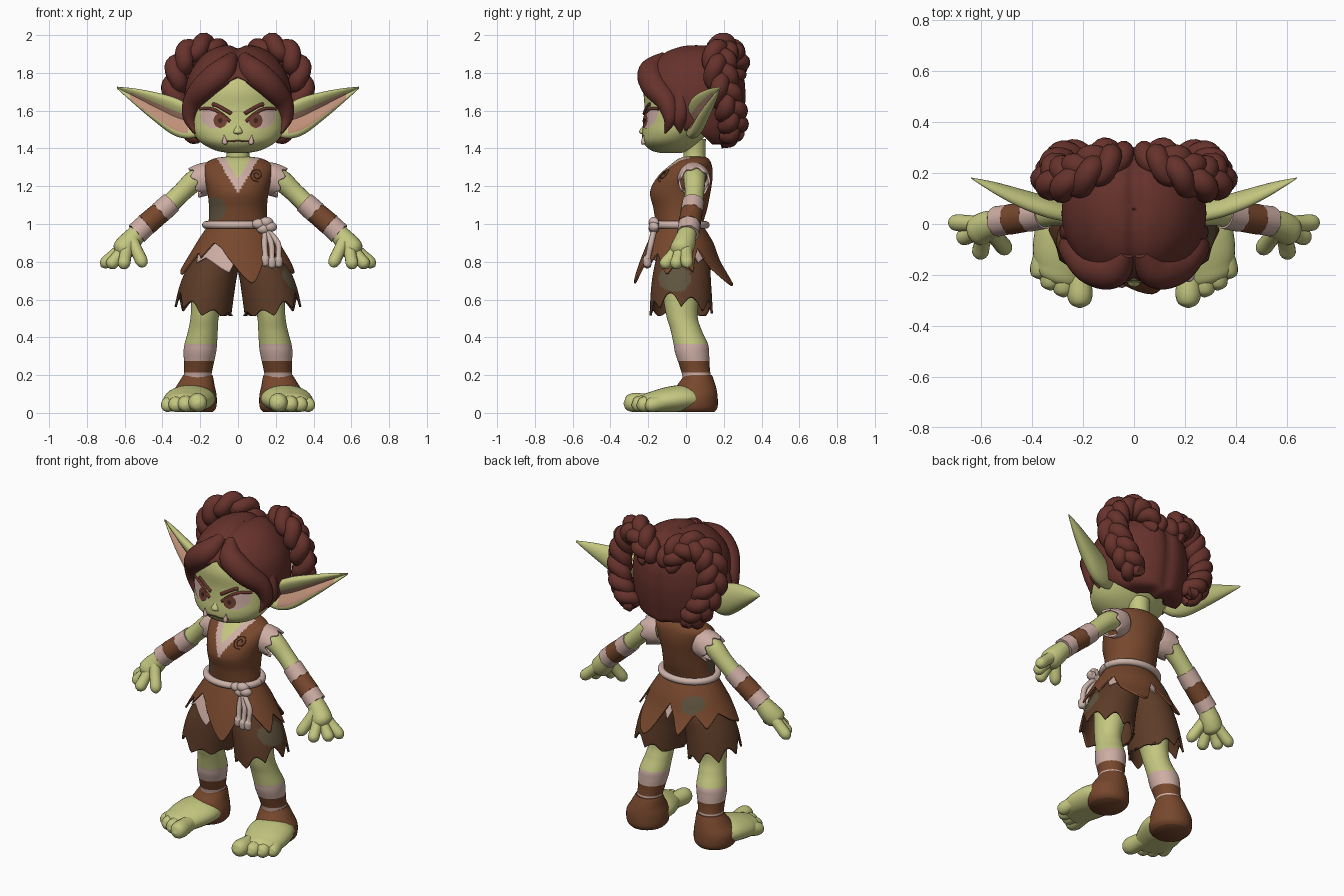
import bpy, bmesh
from math import sin, cos, pi, tau, exp, sqrt, radians, degrees, atan2
from mathutils import Vector

old = bpy.data.objects.get("Cube")
if old:
    bpy.data.objects.remove(old)

M = {}
for label, rgb in {
        "skin": (.55, .57, .215), "hair": (.135, .032, .025), "leather": (.185, .064, .026),
        "dark_leather": (.11, .045, .021), "linen": (.61, .42, .37), "rope": (.6, .45, .4),
        "inner_ear": (.52, .28, .19), "iris": (.16, .052, .03), "pupil": (.05, .018, .014),
        "patch": (.115, .088, .05)}.items():
    m = bpy.data.materials.new(label)
    m.use_nodes = True
    m.diffuse_color = (*rgb, 1)
    m.node_tree.nodes["Principled BSDF"].inputs["Base Color"].default_value = (*rgb, 1)
    M[label] = m


def at(keys, t):
    """Smooth interpolation through the keys, t from 0 to 1."""
    n = len(keys) - 1
    i = min(int(t * n), n - 1)
    f = t * n - i
    a, b, c, d = (keys[max(0, min(n, j))] for j in range(i - 1, i + 3))
    return [q + .5 * f * (r - p + f * (2 * p - 5 * q + 4 * r - s + f * (3 * (q - r) + s - p)))
            for p, q, r, s in zip(a, b, c, d)]


def lerp(table, x):
    for (x0, y0), (x1, y1) in zip(table, table[1:]):
        if x <= x1:
            return y0 + (y1 - y0) * (x - x0) / (x1 - x0)
    return table[-1][1]


def skin_rings(name, rows, mats, pick=None, cap=True, thick=0):
    """Join closed rings of points into one object."""
    bm = bmesh.new()
    vs = [[bm.verts.new(p) for p in row] for row in rows]
    n = len(rows[0])
    for r0, r1 in zip(vs, vs[1:]):
        for j in range(n):
            bm.faces.new((r0[j], r0[(j + 1) % n], r1[(j + 1) % n], r1[j]))
    if cap:
        bm.faces.new(vs[0])
        bm.faces.new(vs[-1])
    bmesh.ops.recalc_face_normals(bm, faces=bm.faces)
    if pick:
        for f in bm.faces:
            f.material_index = pick(f.calc_center_median())
    me = bpy.data.meshes.new(name)
    bm.to_mesh(me)
    bm.free()
    for k in mats.split():
        me.materials.append(M[k])
    ob = bpy.data.objects.new(name, me)
    bpy.context.collection.objects.link(ob)
    if thick:
        mod = ob.modifiers.new("thickness", "SOLIDIFY")
        mod.thickness = thick
    return ob


def loft(name, keys, mats, n=24, seg=40, hem=lambda a: 1, warp=lambda p: p, **kw):
    """Stack ellipses (x, y, z, rx, ry); hem shortens the cloth at each angle."""
    rows = []
    for i in range(n + 1):
        row = []
        for j in range(seg):
            a = tau * j / seg
            x, y, z, rx, ry = at(keys, i / n * hem(a))
            row.append(warp(Vector((x + rx * cos(a), y + ry * sin(a), z))))
        rows.append(row)
    return skin_rings(name, rows, mats, **kw)


def tube(name, keys, mats, n=16, seg=16, ref=(0, 1, 0), wide=1, floor=-1, jag=0, **kw):
    """Sweep a round or flattened section along (x, y, z, radius)."""
    pts = [at(keys, i / n) for i in range(n + 1)]
    u, rows = Vector(ref), []
    for i, p in enumerate(pts):
        t = (Vector(pts[min(i + 1, n)][:3]) - Vector(pts[max(i - 1, 0)][:3])).normalized()
        u = (u - t * u.dot(t)).normalized()
        v, r = t.cross(u), max(p[3], .001)
        row = []
        for j in range(seg):
            a = tau * j / seg
            q = Vector(p[:3]) + r * (cos(a) * u + sin(a) * wide * v)
            q += t * jag * (i / n) * cos(a * 7)
            q.z = max(q.z, floor)
            row.append(q)
        rows.append(row)
    return skin_rings(name, rows, mats, **kw)


def front_y(keys, x, z):
    """Front surface of a loft at x, z."""
    k = min((at(keys, i / 200) for i in range(201)), key=lambda q: abs(q[2] - z))
    return k[1] - k[4] * sqrt(max(0, 1 - (x / k[3]) ** 2))


def line_on(name, keys, pts, r, mat, n=16):
    tube(name, [(x, front_y(keys, x, z), z, r) for x, z in pts], mat, n=n, seg=8)


def decal(name, keys, pts, mat, lift):
    c = sum((Vector(p) for p in pts), Vector((0, 0))) / len(pts)
    rows = []
    for k in (.05, .3, .6, .8, 1):
        ring = [c + (Vector(at(list(pts) + [pts[0]], j / 32)) - c) * k for j in range(32)]
        rows.append([Vector((q.x, front_y(keys, q.x, q.y) - lift, q.y)) for q in ring])
    skin_rings(name, rows, mat, thick=.004)


def from_front(a):
    """Signed degrees from the front, positive to the left side."""
    return degrees(atan2(cos(a), -sin(a)))


# Head, nose, neck
HEAD = [(0, -.08, 1.375, .04, .05), (0, -.085, 1.39, .12, .1), (0, -.08, 1.43, .195, .147),
        (0, -.06, 1.48, .235, .172), (0, -.035, 1.54, .25, .19), (0, -.02, 1.62, .25, .2),
        (0, 0, 1.72, .24, .22), (0, .02, 1.82, .19, .18), (0, .02, 1.87, .05, .05)]
loft("head", HEAD, "skin", n=40, seg=64)
loft("nose", [(0, -.222, 1.472, .004, .004), (0, -.226, 1.482, .024, .02), (0, -.226, 1.496, .022, .02),
              (0, -.218, 1.515, .014, .014), (0, -.205, 1.545, .01, .006)], "skin", seg=24)
loft("neck", [(0, .04, 1.28, .11, .08), (0, .045, 1.33, .075, .062), (0, .045, 1.37, .06, .058),
              (0, .04, 1.45, .065, .065)], "skin")
line_on("mouth", HEAD, [(-.085, 1.44), (-.04, 1.437), (0, 1.441), (.04, 1.437), (.085, 1.44)], .004, "iris")

# Hair cap with centre parting, tucked in at the nape
HAIR = [(0, .06, 1.95, .002, .002), (0, .06, 1.94, .1, .1), (0, .05, 1.895, .185, .19),
        (0, .04, 1.8, .255, .265), (0, .04, 1.7, .282, .28), (0, .05, 1.6, .28, .265),
        (0, .075, 1.5, .255, .222), (0, .1, 1.435, .2, .175), (0, .11, 1.42, .1, .09)]
HAIRLINE = [(0, .375), (12, .44), (25, .48), (45, .54), (58, .72), (68, .77), (80, .72), (92, .8), (108, 1), (180, 1)]


def parting(p):
    g = exp(-(p.x / .03) ** 2)
    return Vector((p.x, p.y * (1 - .06 * g), p.z - .02 * g))


loft("hair_cap", HAIR, "hair", n=40, seg=72, hem=lambda a: lerp(HAIRLINE, abs(from_front(a))),
     warp=parting, cap=False, thick=.02)

# Vest with neckline and patch, spiral ornament
VEST = [(0, -.03, .96, .165, .125), (0, -.035, 1, .157, .125), (0, -.03, 1.08, .153, .142),
        (0, -.03, 1.17, .162, .16), (0, -.005, 1.25, .18, .146), (0, .025, 1.31, .182, .112),
        (0, .04, 1.345, .13, .08), (0, .045, 1.357, .06, .05)]


def vest_colour(c):
    if c.y < .02 and c.z > 1.16 + 1.7 * abs(c.x):
        return 2 if c.z > 1.235 + 1.7 * abs(c.x) else 1
    spot = ((c.x + .125) / .06) ** 2 + ((c.z - 1.08) / .06) ** 2
    return 3 if c.y < 0 and spot < 1 else 0


loft("vest", VEST, "leather linen skin patch", n=64, seg=112, pick=vest_colour)
line_on("vest_spiral", VEST, [(.1 + (.008 + .002 * i) * cos(i * .8), 1.26 + (.008 + .002 * i) * sin(i * .8))
                              for i in range(15)], .003, "dark_leather", n=50)

# Ragged skirt with a patch, linen underskirt
SKIRT = [(0, -.035, .985, .165, .13), (0, -.03, .9, .22, .175), (0, -.03, .8, .28, .215),
         (0, -.01, .68, .35, .275)]
HEM = [(-180, .45), (-163, .9), (-145, .6), (-130, .8), (-110, .6), (-90, .75), (-70, .84), (-56, .5),
       (-48, .6), (-35, .32), (-22, .42), (-10, .62), (13, .98), (28, .68), (40, .72), (52, .5), (70, .84),
       (90, .6), (105, .8), (120, .42), (135, .75), (160, 1.04), (180, .45)]
UNDER = [(-180, .74), (-168, .3), (-70, .3), (-54, .68), (-42, .6), (-32, .66), (-18, .76), (-8, .82),
         (0, .5), (10, .3), (105, .3), (117, .68), (128, .62), (140, .3), (168, .5), (180, .74)]
loft("skirt", SKIRT, "leather patch", n=36, seg=120, hem=lambda a: lerp(HEM, from_front(a)), cap=False, thick=.01,
     pick=lambda c: int(c.y > 0 and ((c.x + .13) / .06) ** 2 + ((c.z - .87) / .05) ** 2 < 1))
loft("underskirt", [(x, y, z, rx * .96, ry * .96) for x, y, z, rx, ry in SKIRT], "linen", seg=120,
     hem=lambda a: lerp(UNDER, from_front(a)), cap=False, thick=.006)

# Rope belt, knot, hanging ends
tube("rope_belt", [(.17 * cos(a), -.035 + .14 * sin(a), .995, .02) for a in
                   [tau * i / 24 for i in range(25)]], "rope", n=72, ref=(0, 0, 1))
for i, (x, z) in enumerate([(.11, 1.0), (.15, 1.01), (.135, .975), (.17, .985)]):
    tube(f"knot_{i}", [(x - .03, -.15, z, .004), (x - .02, -.165, z, .022), (x, -.17, z, .028),
                       (x + .02, -.16, z, .022), (x + .03, -.145, z, .004)], "rope")
for i, (x, low) in enumerate([(.145, .775), (.18, .765), (.215, .77)]):
    tube(f"rope_end_{i}", [(.145, -.165, .98, .015), (x - .005, -.185, .9, .016), (x, -.2, low + .06, .015),
                           (x, -.205, low + .045, .023), (x, -.205, low + .01, .02), (x, -.205, low, .004)],
         "rope", n=24, seg=10)

BRAID = [(.06, .27, 1.8), (.1, .265, 1.88), (.17, .22, 1.925), (.25, .18, 1.9), (.305, .18, 1.82),
         (.32, .2, 1.71), (.295, .235, 1.61), (.25, .25, 1.53), (.195, .245, 1.47)]
EAR = [(.2, .02, 1.6, 1.465, .045), (.27, .035, 1.64, 1.452, .06), (.35, .055, 1.675, 1.475, .066),
       (.45, .09, 1.7, 1.55, .058), (.55, .135, 1.718, 1.635, .036), (.64, .18, 1.727, 1.716, .003)]
SCLERA = [(.05, 1.535), (.09, 1.575), (.14, 1.603), (.195, 1.603), (.192, 1.55), (.155, 1.515), (.1, 1.507)]

for s, side in ((1, "left_"), (-1, "right_")):
    def mx(keys):
        return [(s * k[0], *k[1:]) for k in keys]

    # Face details
    decal(side + "eye", HEAD, mx(SCLERA), "linen", .004)
    for part, r, lift in (("iris", .038, .008), ("pupil", .013, .011)):
        decal(side + part, HEAD, mx([(.094 + r * .95 * cos(tau * i / 12), 1.548 + r * sin(tau * i / 12))
                                     for i in range(12)]), part, lift)
    line_on(side + "lash", HEAD, mx([(.042, 1.543), (.09, 1.584), (.14, 1.609), (.2, 1.609)]), .009, "hair")
    line_on(side + "brow", HEAD, mx([(.035, 1.584), (.07, 1.605), (.115, 1.63), (.135, 1.633)]), .01, "hair")
    ty = front_y(HEAD, .07, 1.44)
    tube(side + "tusk", mx([(.07, ty, 1.422, .005), (.07, ty - .003, 1.432, .014),
                            (.074, ty - .004, 1.47, .002)]), "linen")

    # Bowl-shaped ear with a soft rim
    rows = []
    for i in range(33):
        x, y, top, bot, th = at(EAR, i / 32)
        ring = []
        for j in range(40):
            a = tau * j / 40
            w = sin(a)
            d = th * (.5 * abs(sin(2 * a)) - .12 * w) if w > 0 else th * w * .85
            ring.append(Vector((s * x, y - d, (top + bot) / 2 + (top - bot) / 2 * cos(a))))
        rows.append(ring)

    def ear_colour(c):
        x, y, top, bot, th = min((at(EAR, i / 56) for i in range(57)), key=lambda k: abs(k[0] - abs(c.x)))
        h = (c.z - bot) / (top - bot)
        return int(.26 < abs(c.x) < .57 and .14 < h < .66 and c.y < y + th * .2)
    skin_rings(side + "ear", rows, "skin inner_ear", pick=ear_colour)

    # Swept fringe and temple lock
    tube(side + "fringe", mx([(.03, -.11, 1.885, .03), (.08, -.18, 1.81, .07), (.165, -.17, 1.735, .07),
                              (.235, -.105, 1.65, .056), (.255, -.085, 1.56, .036), (.228, -.11, 1.48, .003)]),
         "hair", n=28, seg=20)
    tube(side + "temple_lock", mx([(.235, -.03, 1.72, .03), (.25, -.03, 1.62, .042), (.245, -.035, 1.55, .04),
                                   (.235, -.03, 1.48, .003)]), "hair")

    # Looped three-strand braid
    for k in range(3):
        strand = []
        for i in range(73):
            t = i / 72
            p = Vector(at(BRAID, t))
            d = (Vector(at(BRAID, min(t + .01, 1))) - Vector(at(BRAID, max(t - .01, 0)))).normalized()
            out = p - Vector((.05, .04, 1.68))
            out = (out - d * out.dot(d)).normalized()
            w = tau * (3 * t + k / 3)
            size = .75 + .27 * sin(pi * t) ** .5 if 0 < t < 1 else .5
            p += size * (.046 * sin(w) * d.cross(out) + .026 * sin(2 * w) * out)
            strand.append((s * p.x, p.y, p.z, .047 * size))
        tube(f"{side}braid_strand_{k}", strand, "hair", n=96, seg=12)

    # Arm, wraps, ruffled sleeve, fingers
    tube(side + "arm", mx([(.13, .045, 1.265, .058), (.22, .045, 1.235, .058), (.3, .045, 1.165, .051),
                           (.386, .035, 1.082, .052), (.455, .025, 1.025, .053), (.52, .01, .965, .048),
                           (.58, -.01, .895, .06), (.615, -.03, .855, .055), (.635, -.037, .83, .006)]),
         "skin", n=40, seg=24)
    for part, x0, z0, x1, z1, mat in (("upper_wrap", .352, 1.115, .412, 1.06, "linen"),
                                      ("forearm_wrap", .41, 1.062, .487, .996, "leather"),
                                      ("wrist_wrap", .485, .998, .537, .949, "linen")):
        tube(side + part, mx([(x0, .038 - (x0 - .355) * .15, z0, .058), (x1, .038 - (x1 - .355) * .15, z1, .06)]),
             mat, n=3, seg=28, jag=.003)
    tube(side + "sleeve", mx([(.13, .04, 1.25, .08), (.175, .042, 1.238, .087), (.222, .045, 1.222, .084)]),
         "linen", n=8, seg=42, jag=.014, cap=False, thick=.012)
    for i, (a, b) in enumerate([((.605, 0, .88), (.712, .006, .785)), ((.61, -.03, .86), (.678, -.055, .778)),
                                ((.59, -.045, .865), (.606, -.12, .778)), ((.56, -.03, .91), (.503, -.1, .788))]):
        a, b = Vector(a), Vector(b)
        tube(f"{side}finger_{i}", mx([(*a.lerp(b, t), r) for t, r in
                                      ((0, .034), (.45, .032), (.85, .033), (1.03, .023), (1.12, .003))]), "skin")

    # Ragged shorts with a thigh patch
    loft(side + "shorts_leg", mx([(.08, -.025, .94, .1, .1), (.122, -.02, .8, .13, .142),
                                  (.16, -.025, .68, .147, .158), (.19, -.025, .52, .155, .168)]),
         "dark_leather patch", n=36, seg=96, cap=False, thick=.012,
         hem=lambda a: 1.0 - .12 * abs(sin(4 * a)) - .11 * s * cos(a) + .025 * sin(3 * a),
         pick=lambda c: int(c.x > .2 and ((c.y + .06) / .085) ** 2 + ((c.z - .71) / .07) ** 2 < 1))

    # Leg with wrapped bands, heel wrap
    loft(side + "leg", mx([(.13, -.02, .85, .1, .11), (.155, -.025, .66, .09, .1), (.175, -.022, .52, .075, .083),
                           (.185, 0, .44, .078, .082), (.197, .025, .365, .086, .091), (.202, .032, .32, .086, .09),
                           (.208, .045, .25, .077, .08), (.213, .055, .2, .073, .075), (.215, .06, .14, .073, .073)]),
         "skin linen leather", n=64, pick=lambda c: 0 if c.z > .365 else 2 if .212 < c.z < .278 else 1)
    loft(side + "heel_wrap", mx([(.235, .045, .004, .1, .105), (.235, .045, .03, .12, .122),
                                 (.235, .045, .09, .122, .122), (.225, .05, .14, .102, .108),
                                 (.215, .06, .185, .084, .083), (.213, .06, .2, .077, .077)]), "leather",
         warp=lambda p: Vector((p.x, p.y, p.z + .12 * min(0, p.y - .03) * (p.z > .1))))

    # Foot and toes
    tube(side + "foot", mx([(.23, .06, .07, .06), (.25, -.02, .075, .072), (.27, -.1, .066, .07),
                            (.285, -.17, .055, .06), (.3, -.215, .047, .047), (.305, -.23, .04, .006)]),
         "skin", n=24, seg=28, ref=(0, 0, 1), wide=1.85, floor=.006)
    for i, (x, y, r) in enumerate([(.213, -.28, .05), (.277, -.245, .043), (.328, -.22, .041), (.37, -.178, .039)]):
        bx, by = x * .75 + .06, y + .13
        tube(f"{side}toe_{i}", mx([(bx, by, .055, r * .9), ((x + bx) / 2, (y + by) / 2, .055, r * .95),
                                   (x, y, r + .004, r), (x, y - r * .7, r, r * .72), (x, y - r, r, .004)]),
             "skin", ref=(0, 0, 1), floor=.003)

# Smooth shading with sharp folds
for ob in bpy.context.scene.objects:
    ob.select_set(ob.type == "MESH")
bpy.context.view_layer.objects.active = bpy.data.objects["head"]
bpy.ops.object.shade_smooth_by_angle(angle=radians(50))
